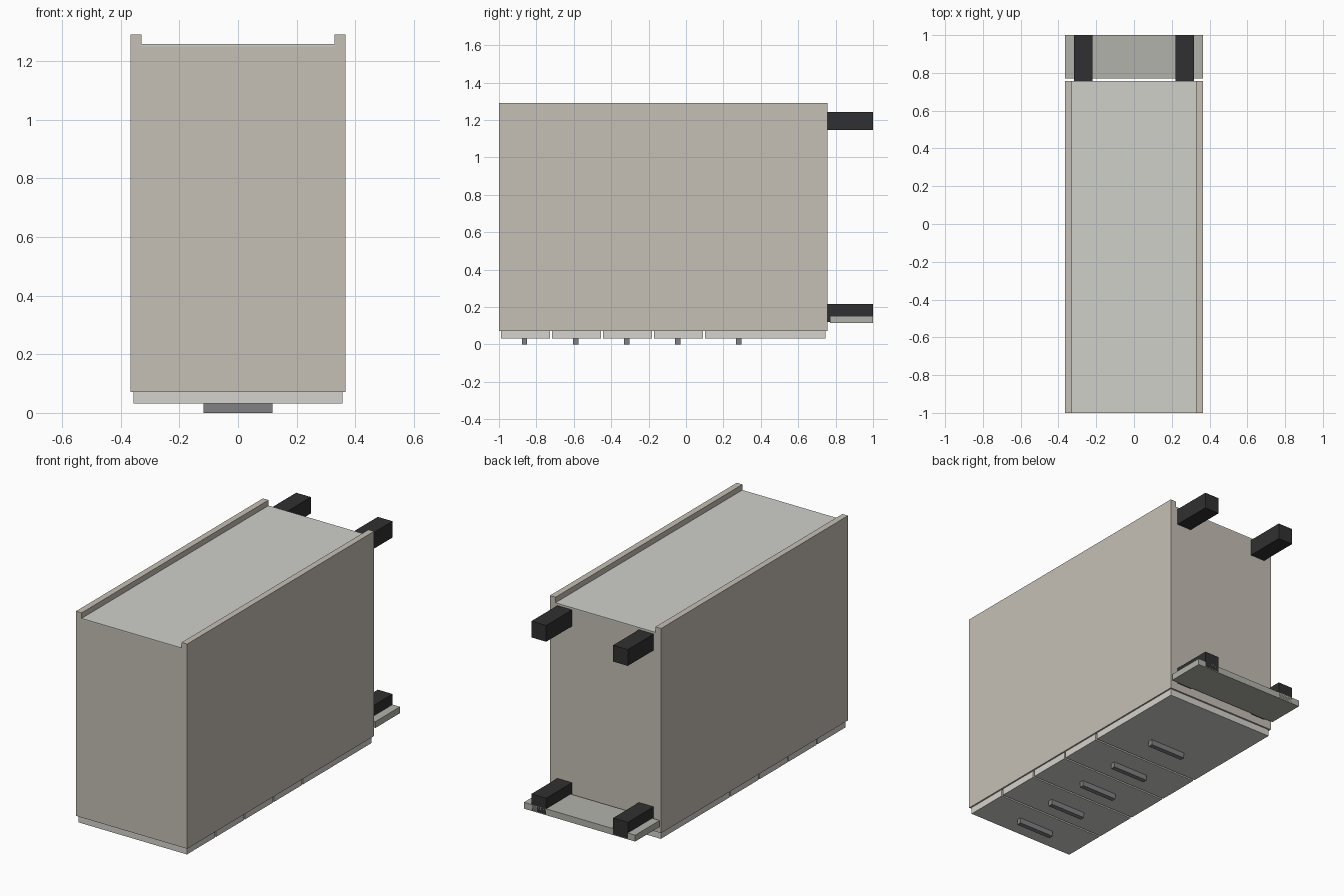
import bpy

if "Cube" in bpy.data.objects:
    bpy.data.objects.remove(bpy.data.objects["Cube"])


def material(name, r, g, b):
    m = bpy.data.materials.new(name)
    m.diffuse_color = (r, g, b, 1)
    m.use_nodes = True
    m.node_tree.nodes["Principled BSDF"].inputs["Base Color"].default_value = m.diffuse_color
    return m


CARCASS = material("carcass_board", 0.56, 0.52, 0.46)
FRONT = material("front_board", 0.66, 0.65, 0.61)
BACK = material("back_board", 0.63, 0.63, 0.59)
PLINTH = material("plinth_board", 0.45, 0.45, 0.41)
DARK = material("black_plastic", 0.03, 0.03, 0.032)
METAL = material("grey_metal", 0.22, 0.22, 0.23)


def box(name, x, y, z, mat):
    """Box from (min, max) ranges on each axis."""
    bpy.ops.mesh.primitive_cube_add(size=1)
    o = bpy.context.object
    o.name = name
    o.location = [(a + b) / 2 for a, b in (x, y, z)]
    o.scale = [b - a for a, b in (x, y, z)]
    bpy.ops.object.transform_apply(location=True, rotation=True, scale=True)
    o.data.materials.append(mat)
    return o


W, T = 0.366, 0.037          # half width, board thickness
Y0, Y1 = -1.0, 0.757         # cabinet top and bottom (it lies on its front)
Z0, Z1 = 0.072, 1.29         # carcass front and back
IN = W - T

# Carcass: two sides, top, bottom and recessed back
for side, s in (("left", -1), ("right", 1)):
    box(f"{side}_side_panel", sorted((s * W, s * IN)), (Y0, Y1), (Z0, Z1), CARCASS)
box("top_panel", (-IN, IN), (Y0, Y0 + T), (Z0, 1.25), CARCASS)
box("bottom_panel", (-IN, IN), (Y1 - T, Y1), (Z0, 1.25), CARCASS)
box("back_panel", (-IN, IN), (Y0, Y1), (1.25, 1.257), BACK)

# Four small drawers and one deep one, each with a bar handle
drawers = [(-0.99 + i * 0.273, -0.728 + i * 0.273, -0.863 + i * 0.273) for i in range(4)]
drawers.append((0.102, 0.747, 0.282))
for i, (a, b, h) in enumerate(drawers, 1):
    box(f"drawer_front_{i}", (-0.357, 0.357), (a, b), (0.032, Z0), FRONT)
    box(f"drawer_handle_{i}", (-0.118, 0.118), (h - 0.014, h + 0.014), (0, 0.032), METAL)

# Square legs
for side, s in (("left", -1), ("right", 1)):
    for place, z in (("front", 0.119), ("back", 1.147)):
        box(f"{place}_{side}_leg", sorted((s * 0.22, s * 0.317)), (Y1, 1.0),
            (z, z + 0.097), DARK)

# Plinth board across the front legs
box("plinth", (-W, W), (0.77, 1.0), (0.115, 0.153), PLINTH)
